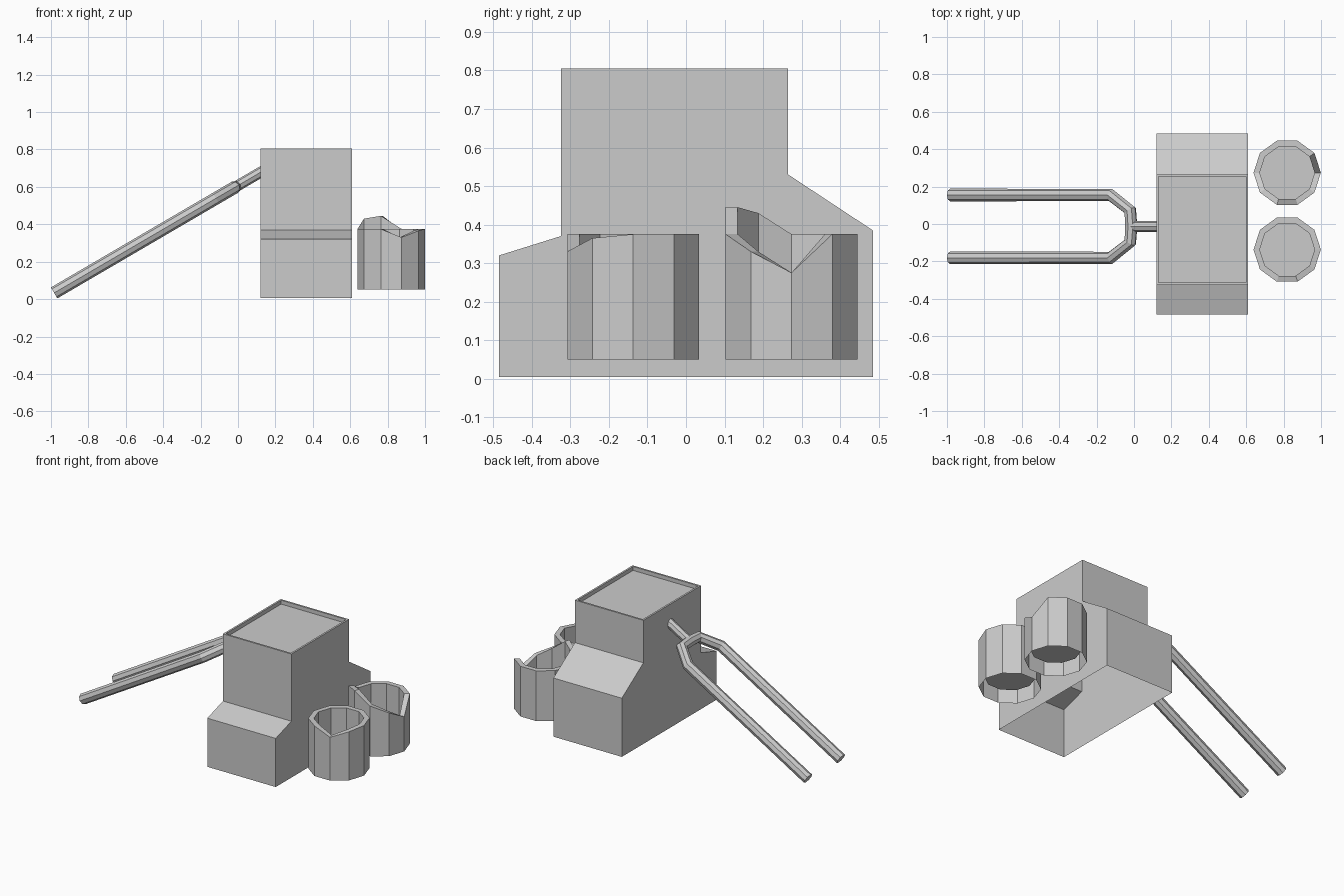
import bpy
from math import cos, sin, tan, radians

if "Cube" in bpy.data.objects:
    bpy.data.objects.remove(bpy.data.objects["Cube"])


def make_mesh(name, verts, faces):
    me = bpy.data.meshes.new(name)
    me.from_pydata(verts, [], faces)
    me.validate()
    ob = bpy.data.objects.new(name, me)
    bpy.context.collection.objects.link(ob)
    return ob


# Stepped housing: side profile extruded along x, open underneath, recessed top
X0, X1 = 0.12, 0.61
profile = [(-0.485, 0.005), (-0.485, 0.32), (-0.325, 0.37), (-0.325, 0.805),
           (0.265, 0.805), (0.265, 0.53), (0.485, 0.385), (0.485, 0.005)]
n = len(profile)
verts = [(x, y, z) for x in (X0, X1) for y, z in profile]
faces = [tuple(range(n))[::-1], tuple(range(n, 2 * n))]
faces += [(i, i + 1, n + i + 1, n + i) for i in range(n - 1) if i != 3]
outer = [3, 4, n + 4, n + 3]
inset = 0.012
for z in (0.805, 0.78):
    verts += [(X0 + inset, -0.325 + inset, z), (X0 + inset, 0.265 - inset, z),
              (X1 - inset, 0.265 - inset, z), (X1 - inset, -0.325 + inset, z)]
rim = list(range(2 * n, 2 * n + 4))
floor = list(range(2 * n + 4, 2 * n + 8))
for a, b in ((outer, rim), (rim, floor)):
    faces += [(a[i], b[i], b[(i + 1) % 4], a[(i + 1) % 4])[::-1] for i in range(4)]
faces.append(tuple(floor)[::-1])
make_mesh("housing", verts, faces)


# Broken ten-sided cups: outer wall, rim, inner wall and raised floor
def cup(name, cy, heights, cx=0.819, r_out=0.18, r_in=0.147, base=0.05, floor_z=0.12):
    sides = 10
    verts = []
    for r, z in ((r_out, base), (r_out, None), (r_in, None), (r_in, floor_z)):
        for i in range(sides):
            a = radians(36 * i)
            h = heights.get(i, 0.375) if z is None else z
            verts.append((cx + r * cos(a), cy + r * sin(a), h))
    faces = []
    for k in range(3):
        for i in range(sides):
            j = (i + 1) % sides
            faces.append((k * sides + i, k * sides + j,
                          (k + 1) * sides + j, (k + 1) * sides + i))
    faces.append(tuple(range(3 * sides, 4 * sides)))
    return make_mesh(name, verts, faces)


cup("front_cup", -0.137, {8: 0.33, 9: 0.365})
cup("back_cup", 0.274, {0: 0.275, 9: 0.33, 8: 0.375, 7: 0.445, 6: 0.43})


# Forked handle: bevelled tubes lying in a plane tilted 30 degrees
def tube(name, points, radius):
    cu = bpy.data.curves.new(name, 'CURVE')
    cu.dimensions = '3D'
    cu.bevel_depth = radius
    cu.bevel_resolution = 2
    cu.use_fill_caps = True
    sp = cu.splines.new('POLY')
    sp.points.add(len(points) - 1)
    for p, (x, y) in zip(sp.points, points):
        p.co = (x, y - 0.013, 0.032 + (x + 0.985) * tan(radians(30.3)), 1)
    sp.use_smooth = False
    ob = bpy.data.objects.new(name, cu)
    bpy.context.collection.objects.link(ob)
    bpy.ops.object.select_all(action='DESELECT')
    bpy.context.view_layer.objects.active = ob
    ob.select_set(True)
    bpy.ops.object.convert(target='MESH')


half = [(-0.983, 0.168), (-0.125, 0.168), (-0.02, 0.085)]
tube("fork_prongs", half + [(-0.015, 0)] + [(x, -y) for x, y in reversed(half)], 0.034)
tube("fork_stem", [(-0.015, 0), (0.135, 0)], 0.029)
